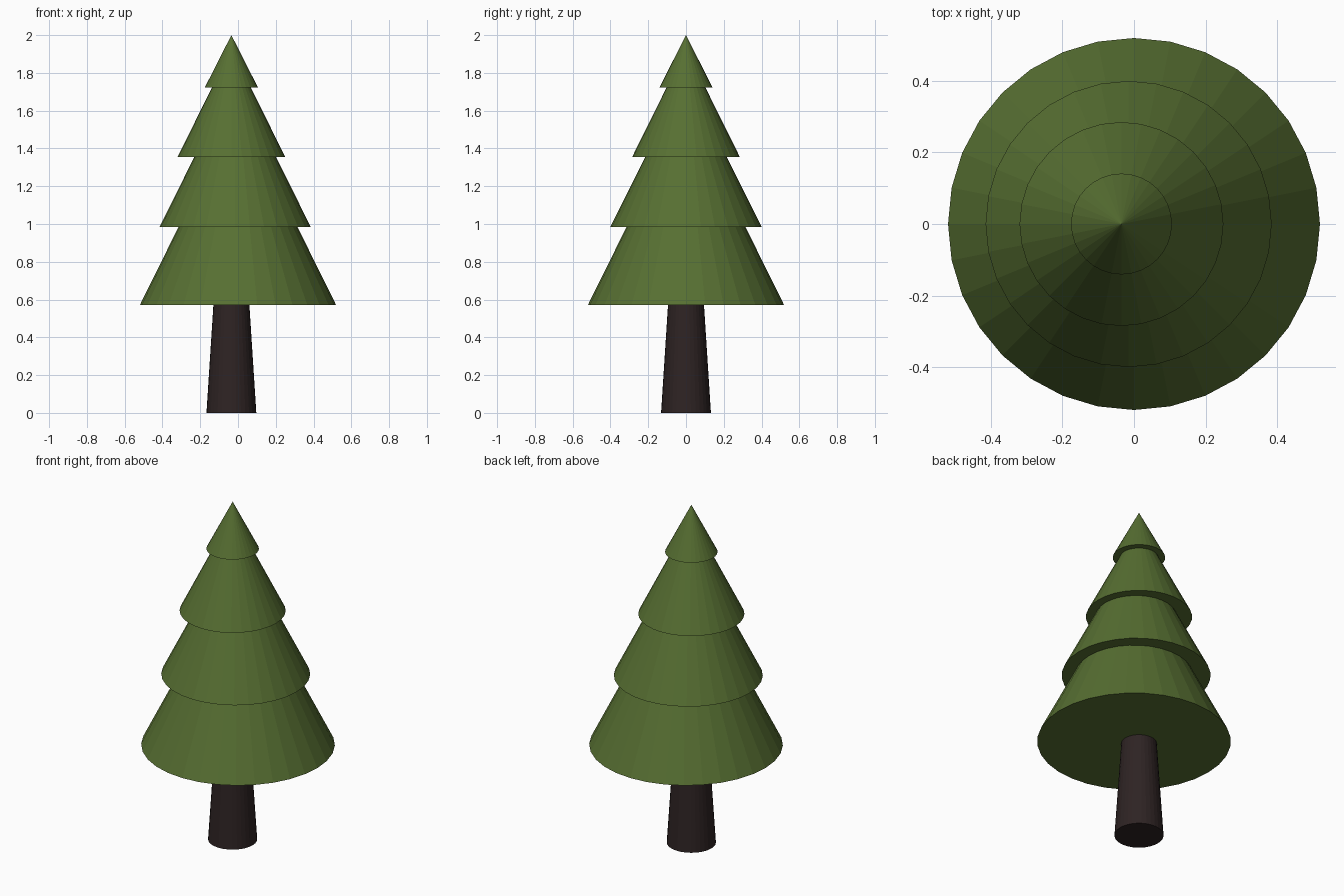
import bpy

if "Cube" in bpy.data.objects:
    bpy.data.objects.remove(bpy.data.objects["Cube"])


def make_material(name, color):
    mat = bpy.data.materials.new(name)
    mat.diffuse_color = (*color, 1.0)
    mat.use_nodes = True
    mat.node_tree.nodes["Principled BSDF"].inputs["Base Color"].default_value = mat.diffuse_color
    return mat


def add_cone(name, x, z, height, r_base, r_top, mat):
    """Flat-faced cone or frustum whose base sits at height z."""
    bpy.ops.mesh.primitive_cone_add(
        vertices=32, radius1=r_base, radius2=r_top, depth=height,
        location=(x, 0, z + height / 2))
    obj = bpy.context.object
    obj.name = name
    obj.data.materials.append(mat)


green = make_material("needle green", (0.095, 0.16, 0.032))
brown = make_material("dark bark", (0.027, 0.017, 0.017))

# Tapered trunk, running slightly up into the foliage
add_cone("trunk", -0.035, 0.0, 0.70, 0.132, 0.087, brown)

# Overlapping foliage tiers: name, x, base height, apex height, radius
tiers = [
    ("bottom_foliage", 0.0, 0.57, 1.62, 0.52),
    ("lower_middle_foliage", -0.015, 0.985, 1.79, 0.40),
    ("upper_middle_foliage", -0.035, 1.355, 1.93, 0.285),
    ("top_foliage", -0.035, 1.722, 2.0, 0.141),
]
for name, x, base, apex, radius in tiers:
    add_cone(name, x, base, apex - base, radius, 0.0, green)
